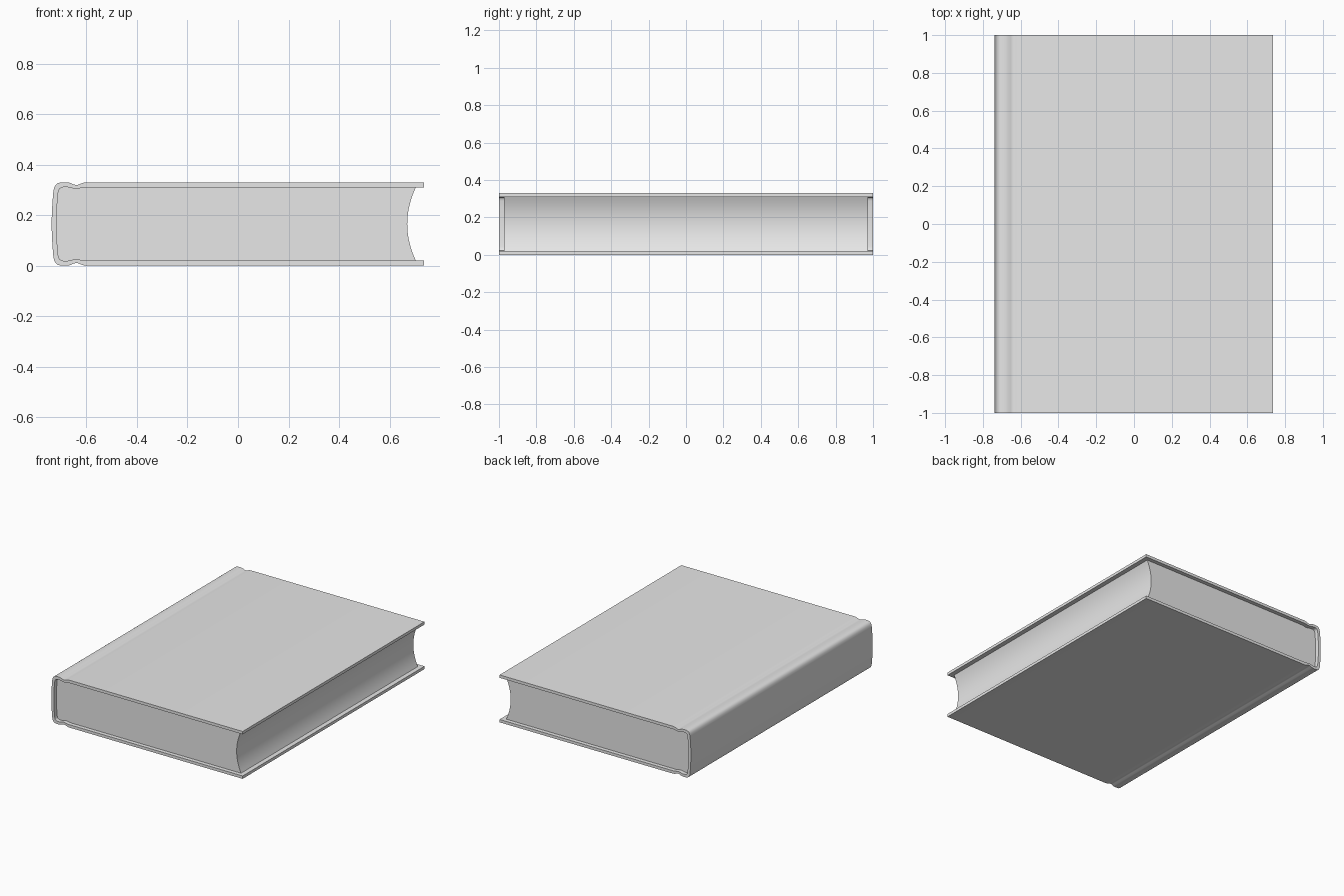
import bpy, bmesh, math

if "Cube" in bpy.data.objects:
    bpy.data.objects.remove(bpy.data.objects["Cube"])

H = 0.33  # book thickness

# upper half of the cover section, fore edge to spine middle: (x, z)
OUTER = [(0.736, .33), (-.60, .33), (-.615, .328), (-.628, .322), (-.64, .319), (-.652, .322),
         (-.665, .328), (-.68, .33), (-.70, .33), (-.713, .327), (-.722, .320), (-.728, .309),
         (-.731, .295), (-.734, .26), (-.737, .21), (-.738, .165)]
INNER = [(0.736, .31), (-.60, .31), (-.615, .309), (-.628, .306), (-.64, .304), (-.652, .306),
         (-.665, .309), (-.675, .311), (-.690, .311), (-.700, .309), (-.706, .305), (-.710, .298),
         (-.712, .288), (-.715, .255), (-.718, .21), (-.719, .165)]


def mirrored(half):
    return half + [(x, H - z) for x, z in half[-2::-1]]


def finish(name, bm, mat):
    bmesh.ops.recalc_face_normals(bm, faces=bm.faces)
    mesh = bpy.data.meshes.new(name)
    bm.to_mesh(mesh)
    bm.free()
    ob = bpy.data.objects.new(name, mesh)
    bpy.context.collection.objects.link(ob)
    mesh.materials.append(mat)
    bpy.ops.object.select_all(action='DESELECT')
    ob.select_set(True)
    bpy.context.view_layer.objects.active = ob
    bpy.ops.object.shade_smooth_by_angle(angle=math.radians(30))
    return ob


def extrude_y(bm, faces, depth):
    geom = bmesh.ops.extrude_face_region(bm, geom=faces)["geom"]
    verts = [g for g in geom if isinstance(g, bmesh.types.BMVert)]
    bmesh.ops.translate(bm, verts=verts, vec=(0, depth, 0))


grey = bpy.data.materials.new("light grey")
grey.diffuse_color = (0.8, 0.8, 0.8, 1)
grey.use_nodes = True
grey.node_tree.nodes["Principled BSDF"].inputs["Base Color"].default_value = grey.diffuse_color

# cover: strip between outer and inner outline, extruded along the spine
bm = bmesh.new()
outer = [bm.verts.new((x, -1, z)) for x, z in mirrored(OUTER)]
inner = [bm.verts.new((x, -1, z)) for x, z in mirrored(INNER)]
strip = [bm.faces.new((outer[i], outer[i + 1], inner[i + 1], inner[i]))
         for i in range(len(outer) - 1)]
extrude_y(bm, strip, 2)
finish("cover", bm, grey)

# page block: fills the cover, with a hollow fore edge
bm = bmesh.new()
spine = [p for p in mirrored(INNER) if p[0] < 0.7]
N = 16
fore = []
for i in range(N + 1):
    t = -1 + 2 * i / N
    fore.append((0.67 + 0.034 * t * t, H / 2 + 0.145 * t))
page = bm.faces.new([bm.verts.new((x, -0.972, z)) for x, z in spine + fore])
extrude_y(bm, [page], 1.944)
finish("page_block", bm, grey)
